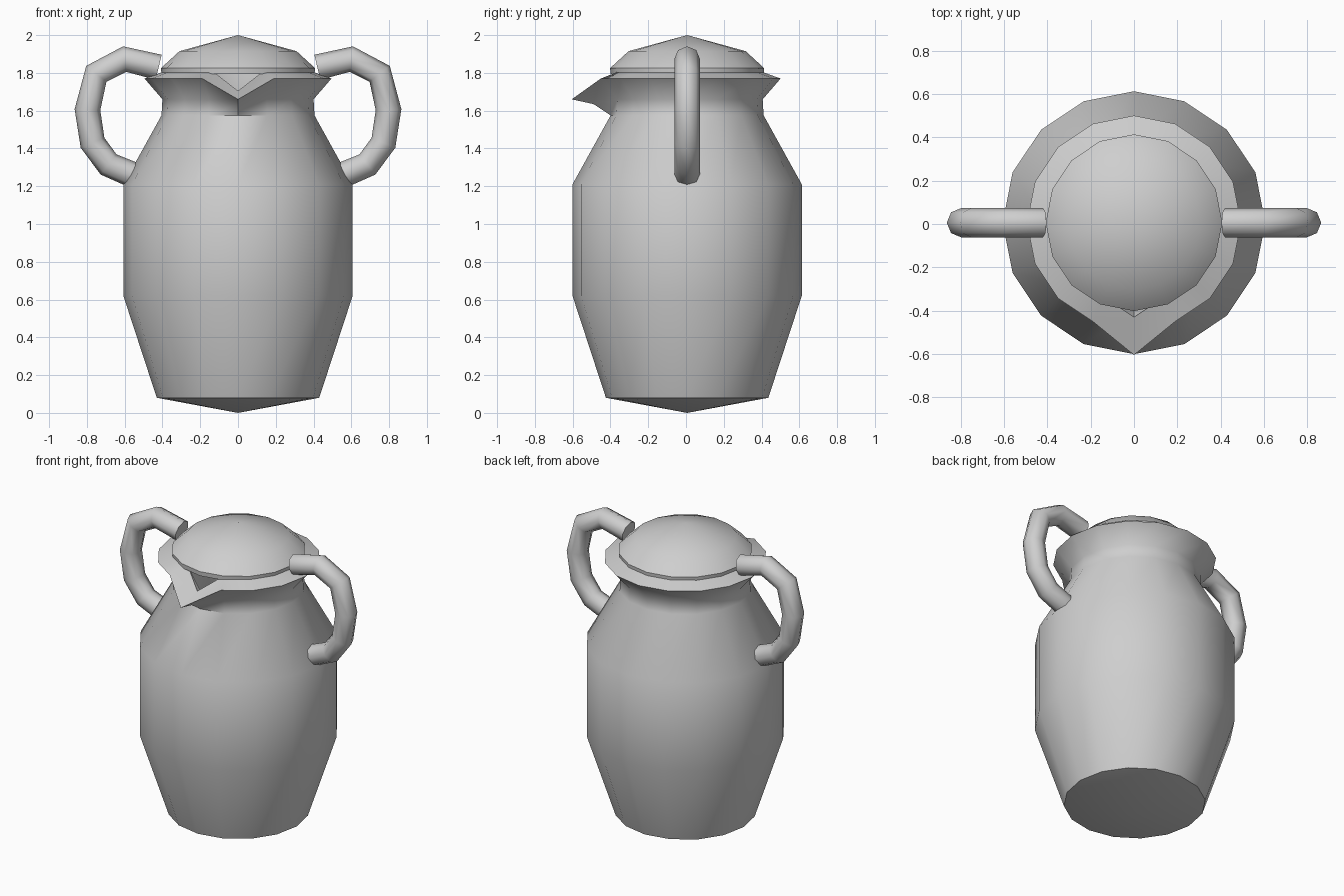
import bpy, bmesh, math

cube = bpy.data.objects.get("Cube")
if cube:
    bpy.data.objects.remove(cube, do_unlink=True)

SIDES = 16
FRONT = 12          # index of the ring vertex facing -y
CENTRE_Y = 0.006

clay = bpy.data.materials.new("plain grey clay")
clay.use_nodes = True
grey = (0.62, 0.62, 0.62, 1)
clay.diffuse_color = grey
clay.node_tree.nodes["Principled BSDF"].inputs["Base Color"].default_value = grey


def finish(obj, angle):
    obj.data.materials.append(clay)
    bpy.ops.object.select_all(action='DESELECT')
    obj.select_set(True)
    bpy.context.view_layer.objects.active = obj
    bpy.ops.object.shade_smooth_by_angle(angle=math.radians(angle))


def lathe(name, profile, pulled=None, angle=50):
    """Turn (radius, z) points; 'pulled' moves the front vertex of a ring."""
    pulled = pulled or {}
    bm = bmesh.new()
    rings = []
    for i, (r, z) in enumerate(profile):
        if r == 0:
            rings.append([bm.verts.new((0, CENTRE_Y, z))] * SIDES)
            continue
        ring = []
        for k in range(SIDES):
            a = math.tau * k / SIDES
            ring.append(bm.verts.new((r * math.cos(a), r * math.sin(a) + CENTRE_Y, z)))
        if i in pulled:
            ring[FRONT].co.y, ring[FRONT].co.z = pulled[i]
        rings.append(ring)
    for low, high in zip(rings, rings[1:]):
        for k in range(SIDES):
            n = (k + 1) % SIDES
            corners = list(dict.fromkeys((low[k], low[n], high[n], high[k])))
            bm.faces.new(corners)
    bmesh.ops.recalc_face_normals(bm, faces=bm.faces)
    mesh = bpy.data.meshes.new(name)
    bm.to_mesh(mesh)
    bm.free()
    obj = bpy.data.objects.new(name, mesh)
    bpy.context.collection.objects.link(obj)
    finish(obj, angle)


# Jug body: pointed base, belly, neck, flared rim, hollow mouth with a spout
lathe("jug_body", [
    (0, 0), (0.43, 0.08), (0.607, 0.62), (0.607, 1.21), (0.405, 1.575),
    (0.40, 1.66), (0.495, 1.77), (0.37, 1.815), (0.36, 1.62), (0.5, 1.22), (0, 1.2),
], pulled={5: (-0.49, 1.635), 6: (-0.605, 1.66), 7: (-0.43, 1.705)})

# Domed lid
lathe("lid", [(0, 1.795), (0.405, 1.795), (0.408, 1.825), (0.31, 1.915), (0, 2.0)])

# Pair of loop handles
PATH = [(0.42, 1.83), (0.60, 1.873), (0.75, 1.795), (0.797, 1.605),
        (0.77, 1.43), (0.685, 1.315), (0.56, 1.262)]


def handle(name, side):
    curve = bpy.data.curves.new(name, 'CURVE')
    curve.dimensions = '3D'
    curve.bevel_depth = 0.068
    curve.bevel_resolution = 2
    curve.use_fill_caps = True
    spline = curve.splines.new('POLY')
    spline.points.add(len(PATH) - 1)
    for point, (x, z) in zip(spline.points, PATH):
        point.co = (side * x, CENTRE_Y, z, 1)
    temp = bpy.data.objects.new(name + "_path", curve)
    bpy.context.collection.objects.link(temp)
    graph = bpy.context.evaluated_depsgraph_get()
    mesh = bpy.data.meshes.new_from_object(temp.evaluated_get(graph))
    bpy.data.objects.remove(temp, do_unlink=True)
    mesh.materials.clear()
    obj = bpy.data.objects.new(name, mesh)
    bpy.context.collection.objects.link(obj)
    finish(obj, 60)


handle("left_handle", 1)
handle("right_handle", -1)
